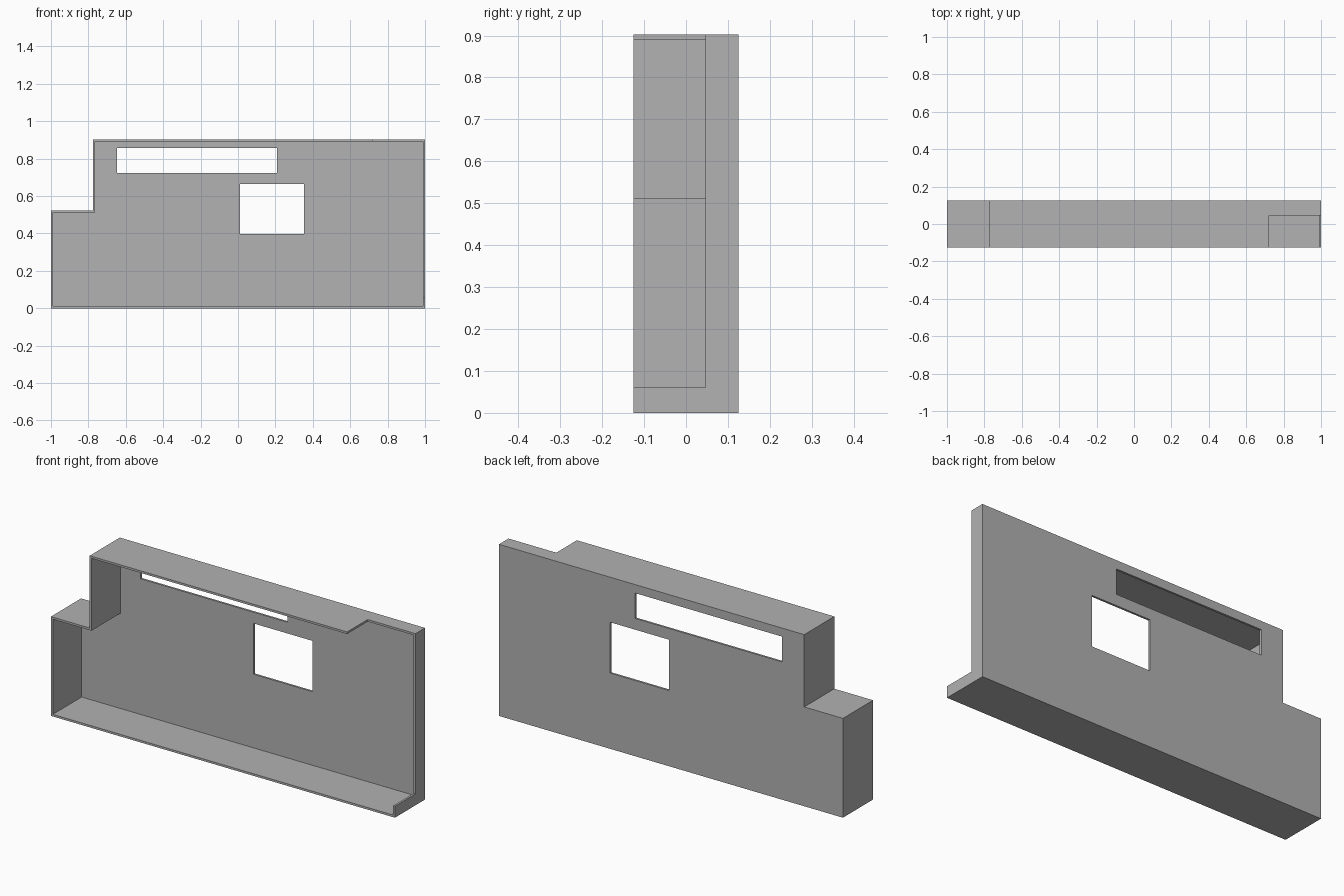
import bpy
import bmesh

cube = bpy.data.objects.get("Cube")
if cube:
    bpy.data.objects.remove(cube, do_unlink=True)

# Overall sizes
FRONT, BACK = -0.125, 0.125
TOP, STEP_X, STEP_Z = 0.902, -0.775, 0.522
WALL = 0.011

grey = bpy.data.materials.new("plain grey")
grey.use_nodes = True
grey.diffuse_color = (0.445, 0.445, 0.445, 1)
grey.node_tree.nodes["Principled BSDF"].inputs["Base Color"].default_value = grey.diffuse_color


def prism(name, outline, y0, y1):
    """Extrude an x-z outline from y0 to y1."""
    bm = bmesh.new()
    face = bm.faces.new([bm.verts.new((x, y0, z)) for x, z in outline])
    extruded = bmesh.ops.extrude_face_region(bm, geom=[face])["geom"]
    for v in extruded:
        if isinstance(v, bmesh.types.BMVert):
            v.co.y = y1
    bmesh.ops.recalc_face_normals(bm, faces=bm.faces)
    mesh = bpy.data.meshes.new(name)
    bm.to_mesh(mesh)
    bm.free()
    mesh.materials.append(grey)
    obj = bpy.data.objects.new(name, mesh)
    bpy.context.collection.objects.link(obj)
    return obj


def stepped(inset):
    """Stepped panel outline, moved inwards by the inset."""
    i = inset
    return [(-1 + i, i), (1 - i, i), (1 - i, TOP - i), (STEP_X + i, TOP - i),
            (STEP_X + i, STEP_Z - i), (-1 + i, STEP_Z - i)]


def rect(x0, x1, z0, z1):
    return [(x0, z0), (x1, z0), (x1, z1), (x0, z1)]


# Outer body, then everything that is taken out of it
tray = prism("stepped_tray", stepped(0), FRONT, BACK)
cutters = [
    prism("hollow_cutter", stepped(WALL), FRONT - 0.1, BACK - WALL),
    prism("slot_cutter", rect(-0.647, 0.208, 0.724, 0.857), 0, BACK + 0.1),
    prism("window_cutter", rect(0.01, 0.354, 0.398, 0.665), 0, BACK + 0.1),
    prism("corner_notch_cutter", rect(0.722, 1.1, 0.06, 1.0), FRONT - 0.15, 0.046),
]
for cutter in cutters:
    cutter.hide_render = True
    mod = tray.modifiers.new(cutter.name, 'BOOLEAN')
    mod.operation = 'DIFFERENCE'
    mod.solver = 'EXACT'
    mod.object = cutter

# Bake the cuts and remove the cutters
depsgraph = bpy.context.evaluated_depsgraph_get()
baked = bpy.data.meshes.new_from_object(tray.evaluated_get(depsgraph))
tray.modifiers.clear()
tray.data = baked
baked.name = "stepped_tray"
for cutter in cutters:
    bpy.data.objects.remove(cutter, do_unlink=True)
